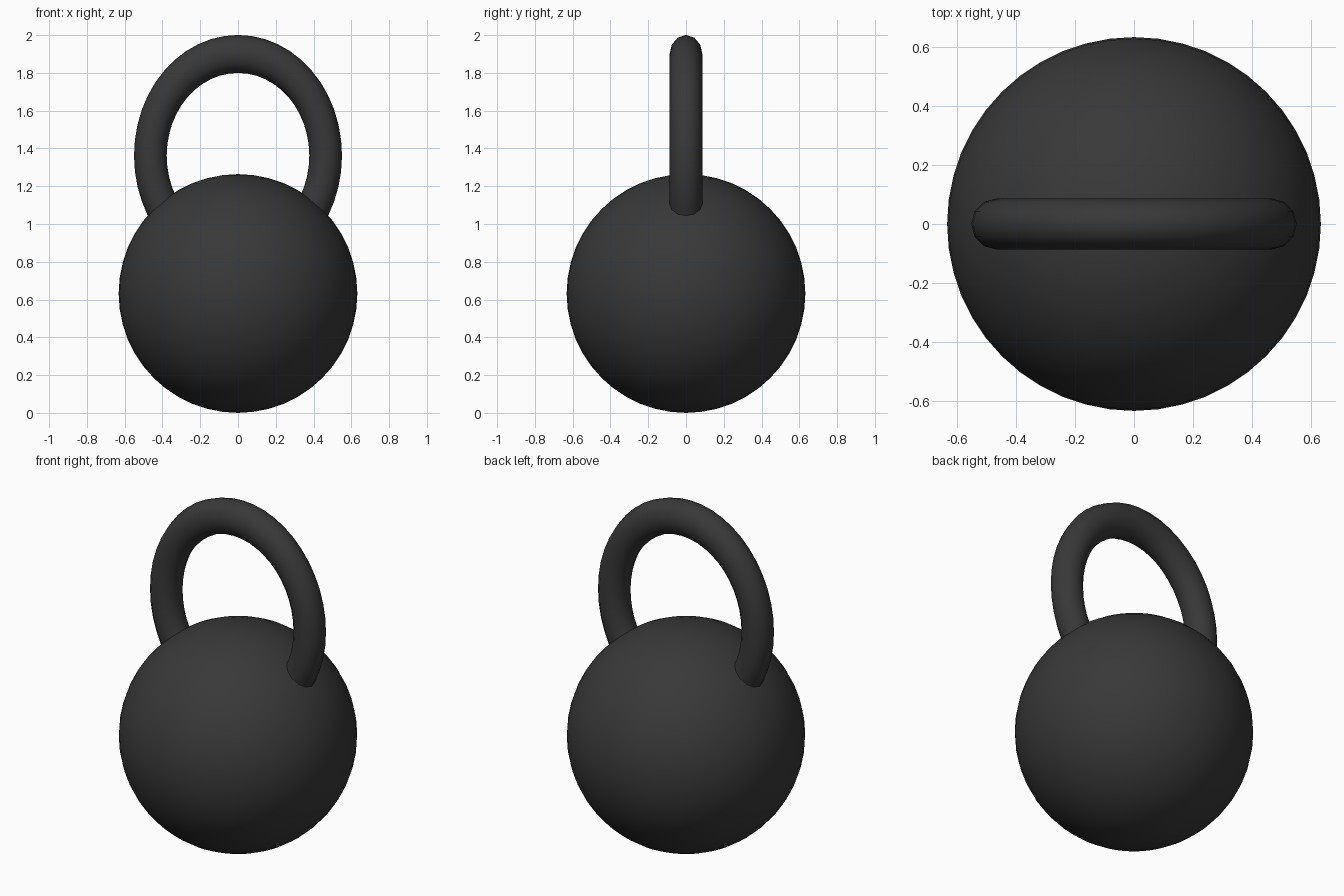
import bpy
import math

if "Cube" in bpy.data.objects:
    bpy.data.objects.remove(bpy.data.objects["Cube"])

BALL_R = 0.632      # ball radius
HANDLE_Z = 1.362    # height of the ring centre
RING_R = 0.464      # ring radius to tube centre
TUBE_R = 0.0865     # tube radius
STRETCH = 1.16      # vertical stretch of the ring

iron = bpy.data.materials.new("black_iron")
iron.diffuse_color = (0.04, 0.04, 0.04, 1.0)
iron.use_nodes = True
iron.node_tree.nodes["Principled BSDF"].inputs["Base Color"].default_value = iron.diffuse_color


def finish(name):
    """Name the active part, apply its transform, colour and smooth it."""
    ob = bpy.context.object
    ob.name = name
    ob.data.name = name
    bpy.ops.object.transform_apply(location=False, rotation=True, scale=True)
    ob.data.materials.append(iron)
    bpy.ops.object.shade_smooth_by_angle(angle=math.radians(40))
    return ob


# Round weight resting on the ground
bpy.ops.mesh.primitive_uv_sphere_add(
    segments=48, ring_count=24, radius=BALL_R, location=(0, 0, BALL_R))
finish("ball_weight")

# Upright oval ring handle, its lower part sunk into the ball
bpy.ops.mesh.primitive_torus_add(
    major_segments=48, minor_segments=12, major_radius=RING_R,
    minor_radius=TUBE_R, location=(0, 0, HANDLE_Z),
    rotation=(math.pi / 2, 0, 0))
bpy.context.object.scale = (1, STRETCH, 1)
finish("ring_handle")
